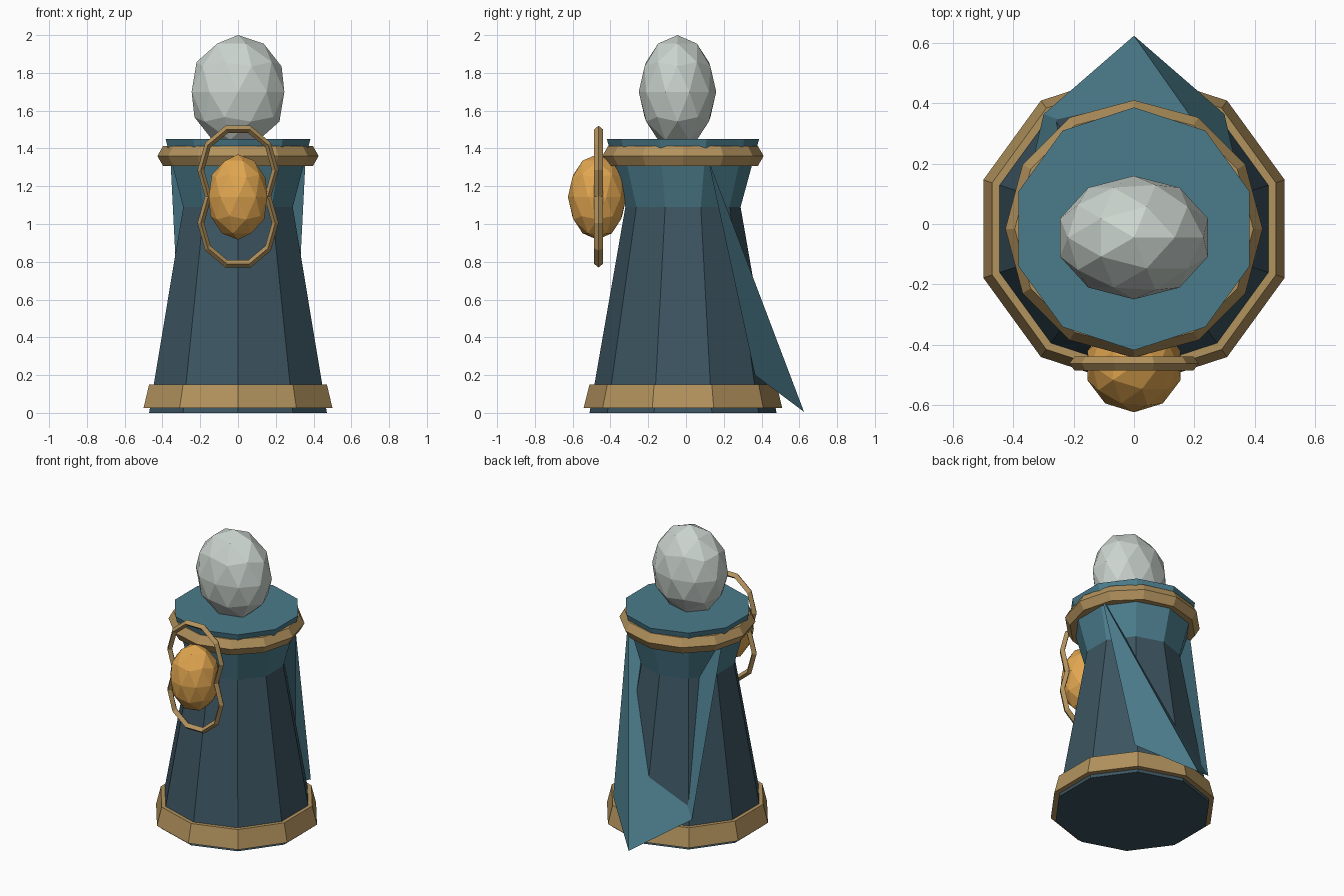
import bpy
import math

if "Cube" in bpy.data.objects:
    bpy.data.objects.remove(bpy.data.objects["Cube"])

CY = -0.016  # depth of the robe axis


def material(name, rgb):
    m = bpy.data.materials.new(name)
    m.diffuse_color = (*rgb, 1)
    m.use_nodes = True
    m.node_tree.nodes["Principled BSDF"].inputs["Base Color"].default_value = m.diffuse_color
    return m


SLATE = material("dark_slate", (0.045, 0.09, 0.12))
TEAL = material("teal", (0.07, 0.2, 0.26))
BRASS = material("brass", (0.45, 0.29, 0.11))
AMBER = material("amber", (0.75, 0.38, 0.08))
PALE = material("pale_grey", (0.6, 0.66, 0.62))


def finish(name, mat):
    ob = bpy.context.object
    ob.name = name
    ob.data.materials.append(mat)
    return ob


def frustum(name, r1, r2, z1, z2, mat):
    bpy.ops.mesh.primitive_cone_add(vertices=10, radius1=r1, radius2=r2,
                                    depth=z2 - z1, location=(0, CY, (z1 + z2) / 2))
    return finish(name, mat)


def ball(name, loc, scale, mat):
    bpy.ops.mesh.primitive_ico_sphere_add(subdivisions=2, radius=1, location=loc)
    bpy.context.object.scale = scale
    return finish(name, mat)


def ring(name, loc, major, minor, segs, sides, mat, scale=(1, 1, 1), tilt=0):
    bpy.ops.mesh.primitive_torus_add(location=loc, rotation=(tilt, 0, 0),
                                     major_radius=major, minor_radius=minor,
                                     major_segments=segs, minor_segments=sides)
    bpy.context.object.scale = scale
    return finish(name, mat)


# Robe, flared shoulders and hem band
frustum("robe", 0.495, 0.305, 0, 1.09, SLATE)
frustum("shoulders", 0.305, 0.403, 1.09, 1.45, TEAL)
frustum("hem_band", 0.526, 0.495, 0.025, 0.15, BRASS)

# Collar ring and head
ring("collar", (0, CY, 1.36), 0.365, 0.062, 12, 6, BRASS)
ball("head", (0, -0.045, 1.7), (0.258, 0.205, 0.3), PALE)

# Lantern orb with two overlapping upright hoops
ball("orb", (0, -0.47, 1.143), (0.163, 0.155, 0.226), AMBER)
for name, z in (("upper_hoop", 1.285), ("lower_hoop", 1.005)):
    ring(name, (0, -0.463, z), 0.197, 0.018, 10, 4, BRASS,
         scale=(1, 1.15, 1.33), tilt=math.pi / 2)

# Folded cloak sheet: two shoulder corners, two side corners, trailing tip
verts = [(-0.358, 0.115, 1.35), (0.358, 0.115, 1.35), (0.3, 0.365, 0.2),
         (0, 0.625, 0.005), (-0.3, 0.365, 0.2)]
mesh = bpy.data.meshes.new("cloak")
mesh.from_pydata(verts, [], [(1, 3, 2), (1, 4, 3), (1, 0, 4)])
mesh.materials.append(TEAL)
bpy.context.collection.objects.link(bpy.data.objects.new("cloak", mesh))
